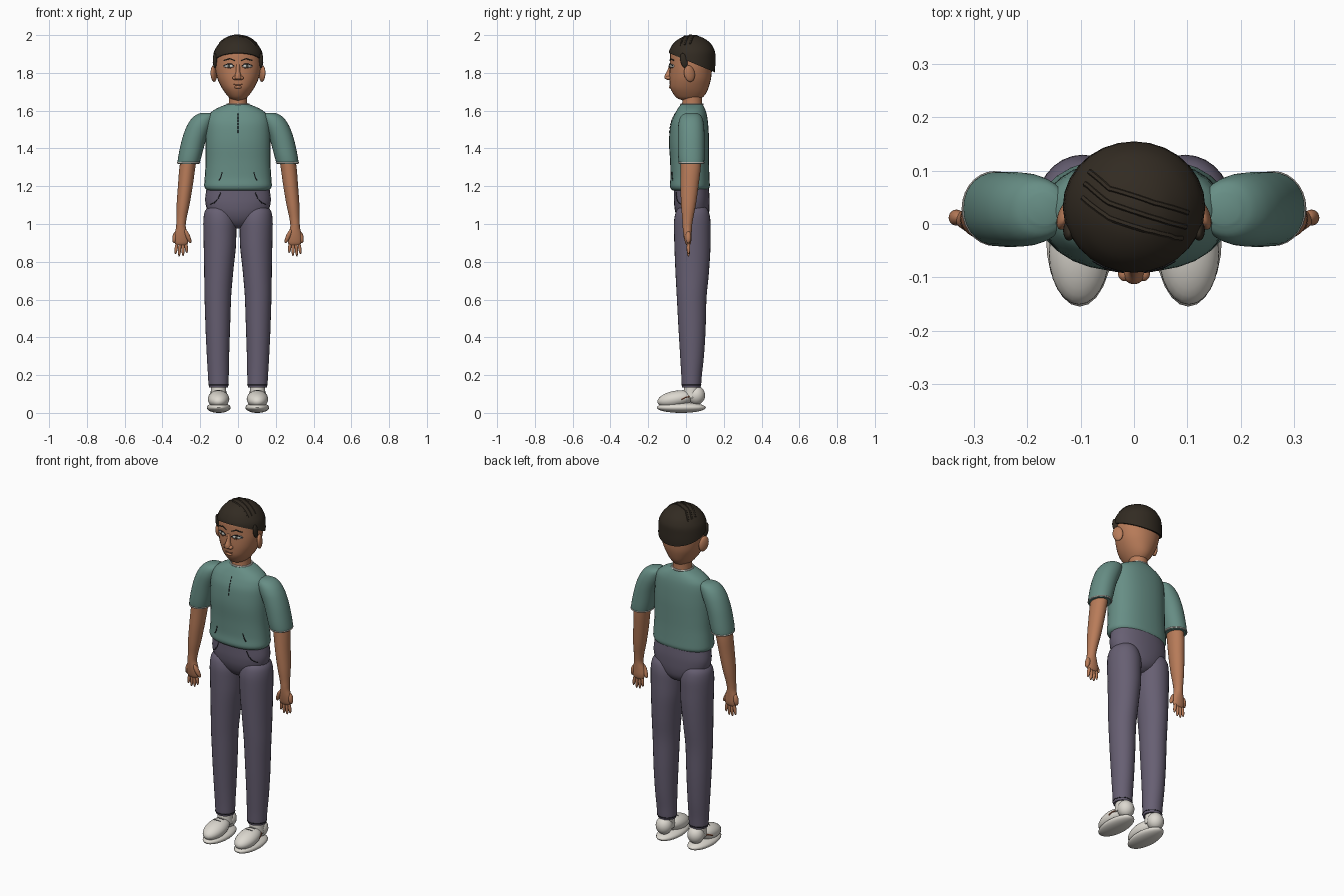
import bpy, bmesh, math
from mathutils import Vector, Euler, Matrix
from mathutils.bvhtree import BVHTree

cube = bpy.data.objects.get("Cube")
if cube:
    bpy.data.objects.remove(cube, do_unlink=True)
made = []


def material(name, *rgb):
    m = bpy.data.materials.new(name)
    m.use_nodes = True
    m.diffuse_color = (*rgb, 1)
    m.node_tree.nodes["Principled BSDF"].inputs["Base Color"].default_value = (*rgb, 1)
    return m


SKIN = material("skin", .48, .2, .1)
LIP = material("lip", .27, .1, .055)
HAIR = material("dark hair", .032, .024, .016)
EYE = material("eye white", .6, .6, .56)
IRIS = material("iris", .07, .06, .045)
SHIRT = material("green shirt", .135, .27, .235)
PANTS = material("purple trousers", .135, .115, .17)
WHITE = material("off white", .72, .69, .63)
LINE = material("dark seam", .015, .016, .02)
ACCENT = material("brown accent", .25, .08, .04)


def register(name, data, mat):
    ob = bpy.data.objects.new(name, data)
    data.materials.append(mat)
    bpy.context.collection.objects.link(ob)
    made.append(ob)
    return ob


def finish(name, bm, mat, side):
    if side < 0:
        bmesh.ops.scale(bm, vec=(-1, 1, 1), verts=bm.verts)
    bmesh.ops.recalc_face_normals(bm, faces=bm.faces)
    me = bpy.data.meshes.new(name)
    bm.to_mesh(me)
    bm.free()
    return register(name, me, mat)


def sides(name):
    return ((1, "left_" + name), (-1, "right_" + name))


def smooth_rings(rings, steps=4):
    """Monotone interpolation between control rings."""
    def slope(a, b):
        return 0 if a * b <= 0 else 2 * a * b / (a + b)
    d = [[b - a for a, b in zip(p, q)] for p, q in zip(rings, rings[1:])]
    t = [d[0]] + [[slope(a, b) for a, b in zip(p, q)] for p, q in zip(d, d[1:])] + [d[-1]]
    out = []
    for i in range(len(d)):
        for k in range(steps):
            u = k / steps
            out.append([p + u * m + u * u * (3 * e - 2 * m - n) + u ** 3 * (m + n - 2 * e)
                        for p, e, m, n in zip(rings[i], d[i], t[i], t[i + 1])])
    return out + [rings[-1]]


def ring_points(z, x, hw, front, back, power=2, n=28):
    def c(v):
        return math.copysign(abs(v) ** (2 / power), v)
    return [Vector((x + hw * c(math.cos(a)), (front + back) / 2 + (back - front) / 2 * c(math.sin(a)), z))
            for a in (math.tau * i / n for i in range(n))]


def loft(name, mat, rings, power=2, side=1, cut=None):
    """Rings are (z, centre x, half width, front y, back y)."""
    bm = bmesh.new()
    loops = [[bm.verts.new(p) for p in ring_points(*r, power)] for r in smooth_rings(rings)]
    for a, b in zip(loops, loops[1:]):
        for i in range(len(a)):
            j = (i + 1) % len(a)
            bm.faces.new((a[i], a[j], b[j], b[i]))
    bm.faces.new(loops[0])
    bm.faces.new(loops[-1])
    if cut:
        res = bmesh.ops.bisect_plane(bm, geom=bm.verts[:] + bm.edges[:] + bm.faces[:],
                                     plane_co=cut[0], plane_no=cut[1], clear_inner=True)
        rim = [e for e in res["geom_cut"] if isinstance(e, bmesh.types.BMEdge)]
        bmesh.ops.holes_fill(bm, edges=rim)
    return finish(name, bm, mat, side)


def blob(name, mat, loc, radii, rot=(0, 0, 0), side=1):
    bm = bmesh.new()
    turn = Euler([math.radians(a) for a in rot]).to_matrix().to_4x4()
    bmesh.ops.create_uvsphere(bm, u_segments=24, v_segments=14, radius=1,
                              matrix=Matrix.Translation(loc) @ turn @ Matrix.Diagonal((*radii, 1)))
    return finish(name, bm, mat, side)


def stroke(name, mat, points, radius, on=None, side=1, closed=False, lift=0):
    """Thin tube, snapped to the nearest surface of another part if given."""
    points = [Vector((p[0] * side, p[1], p[2])) for p in points]
    if on:
        tree = BVHTree.FromPolygons([v.co for v in on.data.vertices], [p.vertices for p in on.data.polygons])
        dense = [a.lerp(b, k / 6) for a, b in zip(points, points[1:]) for k in range(6)] + points[-1:]
        hits = [tree.find_nearest(p) for p in dense]
        points = [h[0] + h[1] * lift for h in hits]
    cu = bpy.data.curves.new(name, "CURVE")
    cu.dimensions = "3D"
    cu.bevel_depth, cu.bevel_resolution, cu.use_fill_caps = radius, 1, True
    sp = cu.splines.new("POLY")
    sp.points.add(len(points) - 1)
    for sp_p, p in zip(sp.points, points):
        sp_p.co = (*p, 1)
    sp.use_cyclic_u = closed
    return register(name, cu, mat)


# Head, neck and hair
head = loft("head", SKIN, [
    (1.655, 0, .02, -.02, .05), (1.665, 0, .042, -.045, .08), (1.69, 0, .065, -.068, .105),
    (1.73, 0, .091, -.085, .122), (1.78, 0, .112, -.088, .134), (1.84, 0, .122, -.086, .138),
    (1.9, 0, .12, -.084, .132), (1.95, 0, .09, -.055, .105), (1.975, 0, .05, -.01, .07)], 2.1)
loft("neck", SKIN, [(1.58, 0, .058, -.025, .09), (1.64, 0, .049, -.02, .085), (1.72, 0, .048, -.015, .085)])
hair = loft("hair", HAIR, [
    (1.76, 0, .128, -.09, .148), (1.84, 0, .134, -.092, .155), (1.9, 0, .13, -.092, .155),
    (1.94, 0, .112, -.078, .142), (1.97, 0, .084, -.052, .115), (1.99, 0, .052, -.018, .08),
    (2, 0, .015, .02, .045)], cut=((0, -.085, 1.903), (0, .42, 1)))
for k in range(3):
    stroke(f"hair_lock_{k + 1}", HAIR, [(-.1, .11 - .03 * k, 1.96), (-.05, .07 - .03 * k, 2),
           (.04, .04 - .03 * k, 2), (.11, .02 - .03 * k, 1.96)], .006, hair, lift=-.002)
for s, n in sides("sideburn"):
    blob(n, HAIR, (.122, -.012, 1.865), (.011, .018, .04), (12, 0, 0), s)
for s, n in sides("ear"):
    blob(n, SKIN, (.128, .018, 1.796), (.014, .03, .044), (12, 0, 22), s)
    blob(n + "_hollow", LIP, (.138, .013, 1.8), (.004, .014, .024), (12, 0, 22), s)

# Face
loft("nose", SKIN, [
    (1.763, 0, .012, -.098, -.07), (1.772, 0, .021, -.113, -.07), (1.785, 0, .017, -.113, -.07),
    (1.81, 0, .011, -.1, -.07), (1.845, 0, .01, -.088, -.07)])
for s, n in sides("nostril"):
    blob(n, SKIN, (.018, -.093, 1.773), (.012, .014, .01), side=s)
for s, n in sides("eye"):
    blob(n, EYE, (.05, -.076, 1.836), (.03, .009, .011), (0, 0, 23), s)
    blob(n + "_iris", IRIS, (.049, -.083, 1.836), (.009, .004, .009), (0, 0, 23), s)
    stroke(n + "_upper_lid", LINE, [(.02, -.1, 1.836), (.035, -.1, 1.847), (.062, -.1, 1.848),
           (.083, -.08, 1.838)], .0025, head, s, lift=.005)
    stroke(n + "_lower_lid", LIP, [(.022, -.1, 1.832), (.05, -.1, 1.824), (.08, -.08, 1.832)],
           .002, head, s, lift=.004)
for s, n in sides("eyebrow"):
    stroke(n, HAIR, [(.018, -.1, 1.866), (.05, -.1, 1.876), (.085, -.08, 1.866)], .004, head, s)
stroke("mouth", LIP, [(-.027, -.1, 1.737), (0, -.1, 1.733), (.027, -.1, 1.737)], .003, head)
blob("lower_lip", SKIN, (0, -.081, 1.725), (.02, .009, .008))

# Shirt
torso = loft("shirt_body", SHIRT, [
    (1.178, 0, .16, -.07, .11), (1.186, 0, .172, -.08, .12), (1.205, 0, .179, -.086, .126),
    (1.25, 0, .176, -.082, .124), (1.33, 0, .172, -.084, .122), (1.43, 0, .172, -.09, .122),
    (1.52, 0, .17, -.083, .118), (1.57, 0, .16, -.066, .112), (1.6, 0, .132, -.05, .104),
    (1.622, 0, .09, -.036, .094), (1.634, 0, .058, -.026, .088)], 2.3)
stroke("collar_trim", WHITE, ring_points(1.634, 0, .057, -.026, .088), .005, closed=True)
for s, n in sides("sleeve"):
    loft(n, SHIRT, [
        (1.318, .262, .055, -.034, .092), (1.327, .261, .059, -.038, .096), (1.37, .252, .062, -.042, .098),
        (1.45, .232, .064, -.043, .098), (1.51, .209, .066, -.042, .096), (1.55, .19, .062, -.036, .09),
        (1.576, .175, .05, -.022, .078), (1.588, .168, .03, 0, .058)], 2.1, s)
    hem = ring_points(1.324, .261, .059, -.038, .096)
    stroke(n + "_trim", WHITE, hem, .0035, side=s, closed=True)
for k in range(6):
    z = 1.485 + .022 * k
    stroke(f"placket_stitch_{k + 1}", LINE, [(0, -.11, z), (0, -.11, z + .016)], .0025, torso)
for s, n in sides("shirt_pocket_seam"):
    stroke(n, LINE, [(.112, -.1, 1.235), (.102, -.1, 1.245), (.092, -.1, 1.275)], .003, torso, s)

# Arms and hands
for s, n in sides("arm"):
    loft(n, SKIN, [
        (1.38, .255, .042, -.028, .082), (1.3, .268, .042, -.028, .078), (1.2, .279, .039, -.029, .066),
        (1.1, .291, .034, -.026, .052), (1.03, .299, .027, -.02, .038), (.99, .302, .025, -.018, .032),
        (.95, .301, .034, -.014, .03), (.92, .3, .038, -.009, .029), (.9, .3, .035, -.004, .026),
        (.888, .3, .026, .002, .02)], side=s)
for s, n in sides("hand"):
    for k, half in enumerate((.032, .04, .041, .035)):
        blob(f"{n}_finger_{k + 1}", SKIN, (.274 + .0175 * k, .013, .91 - half), (.0085, .0095, half),
             (0, 6 - 5 * k, 0), s)
    blob(n + "_thumb", SKIN, (.266, .0, .935), (.012, .013, .04), (10, 24, 0), s)
    blob(n + "_heel", SKIN, (.333, .012, .93), (.014, .015, .032), (0, -10, 0), s)

# Trousers
hips = loft("trouser_hips", PANTS, [
    (.975, 0, .03, .01, .07), (.995, 0, .075, -.02, .1), (1.03, 0, .13, -.045, .118),
    (1.08, 0, .165, -.06, .124), (1.13, 0, .174, -.064, .125), (1.2, 0, .165, -.064, .12)], 2.2)
for s, n in sides("trouser_leg"):
    loft(n, PANTS, [
        (1.105, .1, .025, .005, .065), (1.092, .1, .055, -.03, .1), (1.06, .099, .079, -.055, .122),
        (1, .096, .088, -.064, .13), (.9, .096, .086, -.062, .13), (.75, .102, .077, -.056, .122),
        (.6, .107, .07, -.048, .108), (.45, .107, .065, -.04, .104), (.3, .106, .059, -.031, .095),
        (.2, .104, .055, -.025, .084), (.15, .103, .053, -.023, .08), (.135, .103, .049, -.02, .077)],
        side=s)
    stroke(n + "_hem", LINE, ring_points(.148, .103, .0525, -.0225, .0795), .0022, side=s, closed=True)
for s, n in sides("trouser_pocket_seam"):
    stroke(n, LINE, [(.163, -.04, 1.1), (.14, -.06, 1.108), (.115, -.08, 1.135), (.1, -.08, 1.168)],
           .0025, hips, s)

# Shoes
for s, n in sides("shoe"):
    blob(n + "_sole", WHITE, (.102, -.025, .028), (.063, .13, .028), side=s)
    upper = blob(n + "_upper", WHITE, (.103, -.055, .073), (.057, .098, .044), (10, 0, 0), s)
    blob(n + "_ankle", WHITE, (.103, .055, .093), (.046, .046, .05), side=s)
    loft(n + "_sock", WHITE, [(.08, .103, .042, -.015, .07), (.12, .103, .04, -.012, .07),
                              (.15, .103, .04, -.01, .07)], side=s)
    stroke(n + "_accent", ACCENT, [(.17, -.02, .07), (.165, .005, .082), (.15, .03, .085)],
           .004, upper, s)
    for k in range(2):
        y = -.045 + .03 * k
        stroke(f"{n}_lace_{k + 1}", LINE, [(.075, y, .13), (.103, y - .006, .14), (.131, y, .13)],
               .0018, upper, s)

# Turn tubes into meshes and shade everything smooth
bpy.ops.object.select_all(action="DESELECT")
for ob in made:
    ob.select_set(True)
bpy.context.view_layer.objects.active = made[0]
bpy.ops.object.convert(target="MESH")
bpy.ops.object.shade_smooth_by_angle(angle=math.radians(50))
